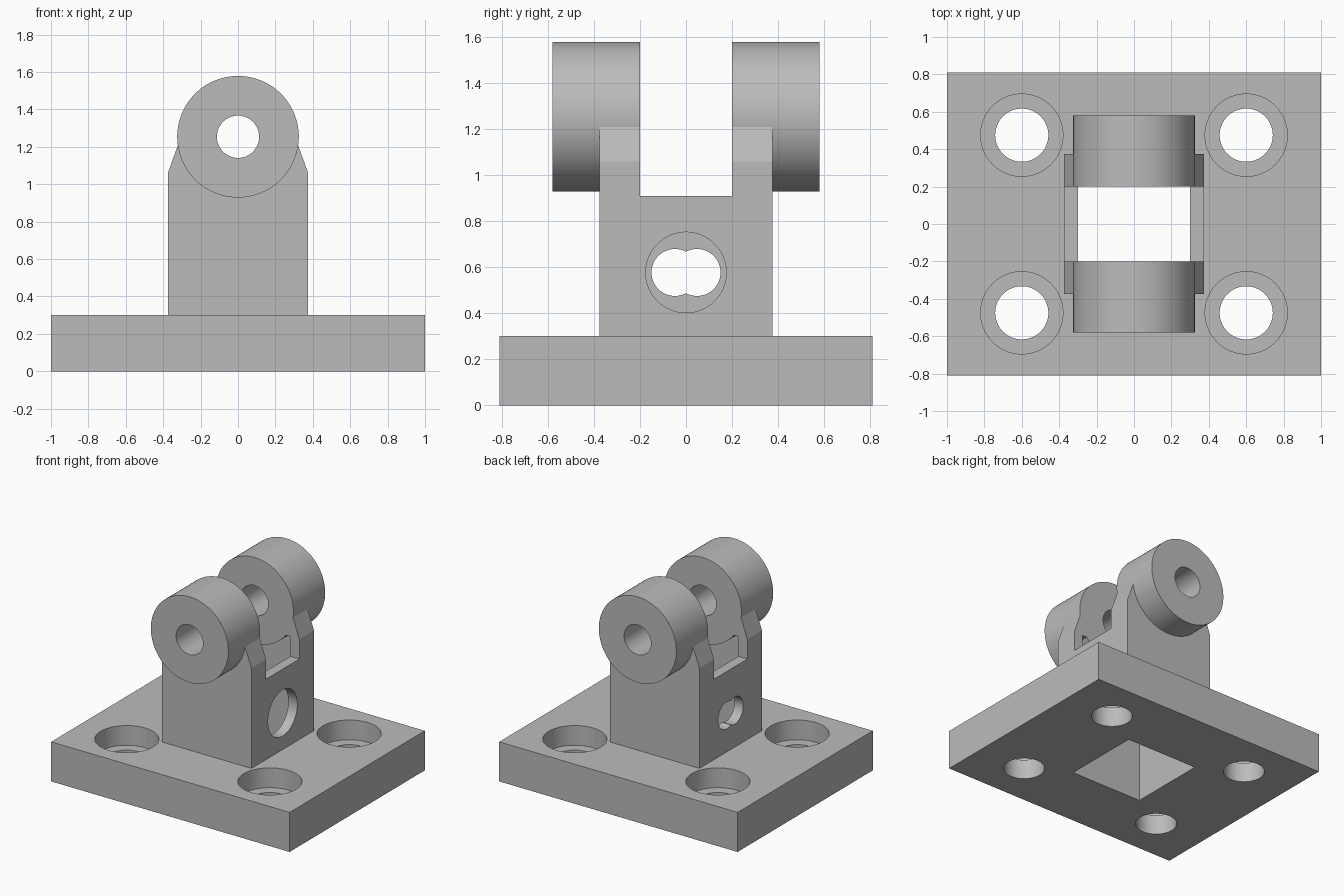
import bpy
import bmesh
from math import pi, radians
from mathutils import Matrix

cube = bpy.data.objects.get("Cube")
if cube:
    bpy.data.objects.remove(cube, do_unlink=True)

grey = bpy.data.materials.new("plain grey")
grey.use_nodes = True
colour = (0.5, 0.5, 0.5, 1)
grey.diffuse_color = colour
grey.node_tree.nodes["Principled BSDF"].inputs["Base Color"].default_value = colour


def add_object(name, bm):
    bmesh.ops.recalc_face_normals(bm, faces=bm.faces)
    mesh = bpy.data.meshes.new(name)
    bm.to_mesh(mesh)
    bm.free()
    mesh.materials.append(grey)
    obj = bpy.data.objects.new(name, mesh)
    bpy.context.collection.objects.link(obj)
    return obj


def box(name, half_x, half_y, z0, z1):
    bm = bmesh.new()
    size = Matrix.Diagonal((2 * half_x, 2 * half_y, z1 - z0, 1))
    bmesh.ops.create_cube(bm, size=1, matrix=Matrix.Translation((0, 0, (z0 + z1) / 2)) @ size)
    return add_object(name, bm)


def cylinder(name, radius, length, centre, axis="Z", sides=96):
    turn = {"X": Matrix.Rotation(pi / 2, 4, "Y"),
            "Y": Matrix.Rotation(pi / 2, 4, "X"),
            "Z": Matrix.Identity(4)}[axis]
    bm = bmesh.new()
    bmesh.ops.create_cone(bm, cap_ends=True, segments=sides, radius1=radius, radius2=radius,
                          depth=length, matrix=Matrix.Translation(centre) @ turn)
    return add_object(name, bm)


def combine(target, tool, operation):
    """Apply a boolean and discard the tool solid."""
    mod = target.modifiers.new(operation, "BOOLEAN")
    mod.operation = operation
    mod.solver = "EXACT"
    mod.object = tool
    bpy.context.view_layer.objects.active = target
    bpy.ops.object.modifier_apply(modifier=mod.name)
    bpy.data.objects.remove(tool, do_unlink=True)


# Base plate
bracket = box("clevis_bracket", 1, 0.81, 0, 0.3)

# Post with shoulders tapering into the lugs
half_profile = [(0.375, 0.1), (0.375, 1.06), (0.321, 1.21)]
profile = half_profile + [(-x, z) for x, z in reversed(half_profile)]
bm = bmesh.new()
face = bm.faces.new([bm.verts.new((x, -0.375, z)) for x, z in profile])
extruded = bmesh.ops.extrude_face_region(bm, geom=[face])["geom"]
bmesh.ops.translate(bm, vec=(0, 0.75, 0),
                    verts=[v for v in extruded if isinstance(v, bmesh.types.BMVert)])
combine(bracket, add_object("post", bm), "UNION")

# Square hollow open at the underside
combine(bracket, box("hollow", 0.3, 0.3, -0.1, 1.06), "DIFFERENCE")

# Round lugs, parted by the slot and bored for a pin
axis_z = 1.254
combine(bracket, cylinder("lugs", 0.325, 1.16, (0, 0, axis_z), "Y", 128), "UNION")
combine(bracket, box("slot", 0.6, 0.2, 0.91, 1.8), "DIFFERENCE")
combine(bracket, cylinder("pin_bore", 0.113, 1.4, (0, 0, axis_z), "Y"), "DIFFERENCE")

# Counterbored mounting holes
for x in (-0.6, 0.6):
    for y in (-0.475, 0.475):
        combine(bracket, cylinder("bolt_hole", 0.142, 1, (x, y, 0.1)), "DIFFERENCE")
        combine(bracket, cylinder("counterbore", 0.22, 0.3, (x, y, 0.3)), "DIFFERENCE")

# Round port in the left wall, twin overlapping ports in the right wall
port_z = 0.577
combine(bracket, cylinder("round_port", 0.175, 0.3, (0.35, 0, port_z), "X"), "DIFFERENCE")
for y in (-0.048, 0.048):
    combine(bracket, cylinder("twin_port", 0.102, 0.3, (-0.35, y, port_z), "X"), "DIFFERENCE")

# Smooth the round surfaces and keep machined edges sharp
bpy.ops.object.select_all(action="DESELECT")
bracket.select_set(True)
bpy.context.view_layer.objects.active = bracket
bpy.ops.object.shade_smooth_by_angle(angle=radians(15))
